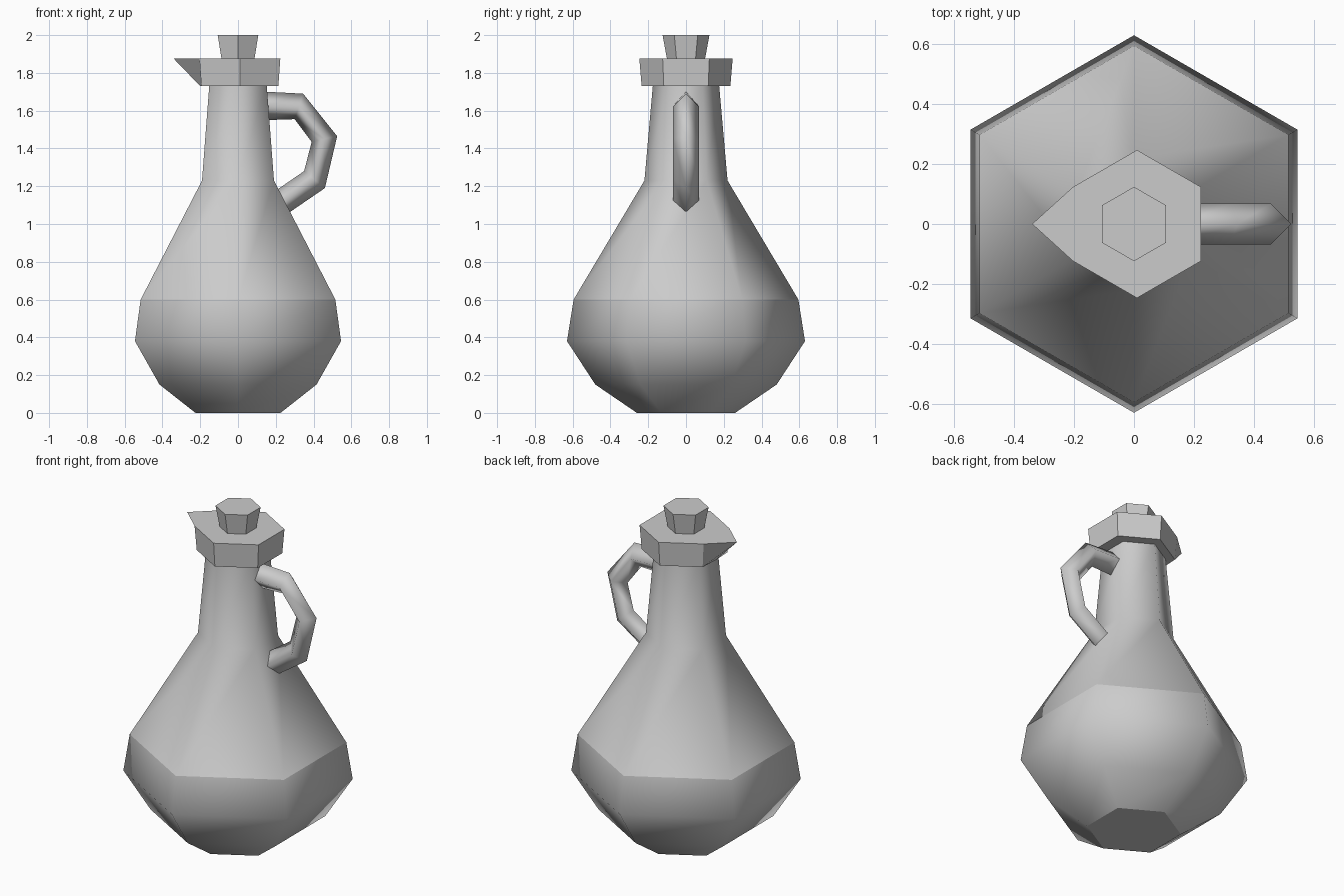
import bpy, bmesh
from math import sin, cos, pi

if "Cube" in bpy.data.objects:
    bpy.data.objects.remove(bpy.data.objects["Cube"], do_unlink=True)

clay = bpy.data.materials.new("grey clay")
clay.use_nodes = True
clay.diffuse_color = (0.6, 0.6, 0.6, 1)
clay.node_tree.nodes["Principled BSDF"].inputs["Base Color"].default_value = (0.6, 0.6, 0.6, 1)


def hexagon(radius, z, x=0.0):
    """Six points with corners towards front and back."""
    return [(x + radius * cos(pi / 6 + i * pi / 3),
             radius * sin(pi / 6 + i * pi / 3), z) for i in range(6)]


def loft(name, rings, smooth=False, sharp_rings=()):
    """Skin a list of equal-sized rings and cap both ends."""
    bm = bmesh.new()
    loops = [[bm.verts.new(p) for p in ring] for ring in rings]
    n = len(loops[0])
    for a, b in zip(loops, loops[1:]):
        for i in range(n):
            j = (i + 1) % n
            bm.faces.new((a[i], a[j], b[j], b[i])).smooth = smooth
    bm.faces.new(loops[0][::-1])
    bm.faces.new(loops[-1])
    for k in sharp_rings:
        for i in range(n):
            bm.edges.get((loops[k][i], loops[k][(i + 1) % n])).smooth = False
    bmesh.ops.recalc_face_normals(bm, faces=bm.faces[:])
    mesh = bpy.data.meshes.new(name)
    bm.to_mesh(mesh)
    bm.free()
    mesh.materials.append(clay)
    obj = bpy.data.objects.new(name, mesh)
    bpy.context.collection.objects.link(obj)
    return obj


# Bulbous body and neck: radius, height
profile = [(0.26, 0), (0.48, 0.15), (0.63, 0.38), (0.595, 0.6), (0.22, 1.23), (0.175, 1.74)]
loft("body", [hexagon(r, z) for r, z in profile], True, (0, 3, 5))

# Collar with its left edge split and drawn out into a spout
collar = []
for radius, z, tip in ((0.235, 1.73, -0.2), (0.247, 1.875, -0.34)):
    ring = hexagon(radius, z, 0.01)
    ring.insert(3, (tip, 0, z))
    collar.append(ring)
loft("pouring_collar", collar)

# Stopper
loft("stopper", [hexagon(0.1, 1.87), hexagon(0.124, 2.0)])

# Handle with a diamond section: outer x, z and inner x, z
bends = [((0.15, 1.70), (0.15, 1.55)), ((0.345, 1.69), (0.30, 1.555)),
         ((0.525, 1.465), (0.39, 1.435)), ((0.46, 1.19), (0.35, 1.28)),
         ((0.27, 1.06), (0.19, 1.17))]
sections = []
for (ox, oz), (ix, iz) in bends:
    mx, mz = (ox + ix) / 2, (oz + iz) / 2
    sections.append([(ox, 0, oz), (mx, 0.068, mz), (ix, 0, iz), (mx, -0.068, mz)])
loft("handle", sections, True, (0, 4))
